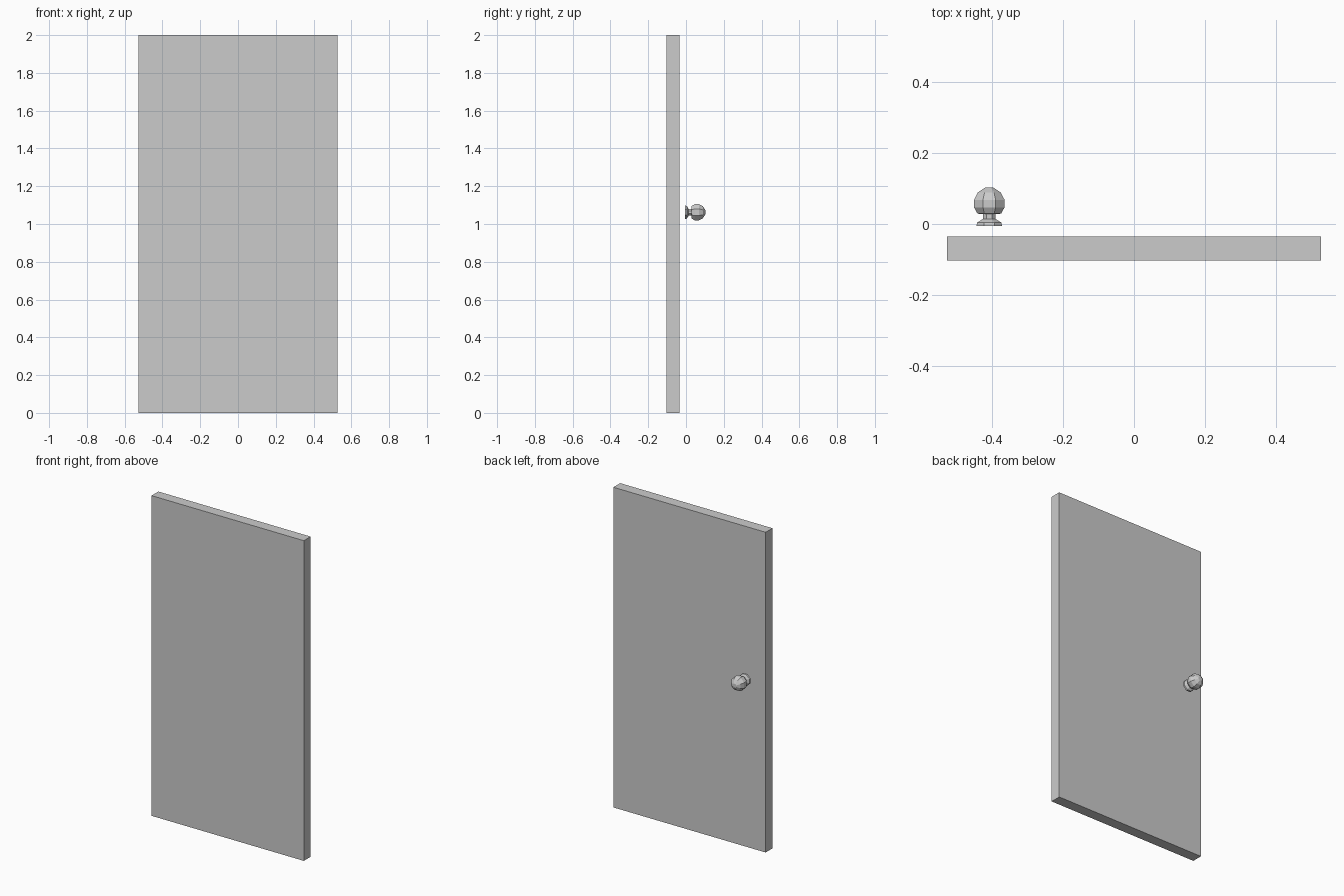
import bpy, bmesh, math

if "Cube" in bpy.data.objects:
    bpy.data.objects.remove(bpy.data.objects["Cube"])

def make_object(name, bm):
    bmesh.ops.recalc_face_normals(bm, faces=bm.faces)
    mesh = bpy.data.meshes.new(name)
    bm.to_mesh(mesh)
    bm.free()
    obj = bpy.data.objects.new(name, mesh)
    bpy.context.collection.objects.link(obj)
    return obj

# Door slab
bm = bmesh.new()
bmesh.ops.create_cube(bm, size=1)
bmesh.ops.scale(bm, vec=(1.052, 0.067, 2.0), verts=bm.verts)
bmesh.ops.translate(bm, vec=(0, -0.0685, 1.0), verts=bm.verts)
make_object("door_panel", bm)

# Door knob: eight-sided turned profile (half width, y) around the y axis
SIDES = 8
profile = [(0.036, -0.005), (0.034, 0.004), (0.018, 0.014), (0.018, 0.028),
           (0.033, 0.029), (0.043, 0.047), (0.043, 0.068), (0.032, 0.089),
           (0.012, 0.102)]
bm = bmesh.new()
rings = []
for half_width, y in profile:
    r = half_width / math.cos(math.pi / SIDES)
    angles = [(i + 0.5) * math.tau / SIDES for i in range(SIDES)]
    rings.append([bm.verts.new((r * math.cos(a), y, r * math.sin(a))) for a in angles])
for lower, upper in zip(rings, rings[1:]):
    for i in range(SIDES):
        j = (i + 1) % SIDES
        bm.faces.new((lower[i], lower[j], upper[j], upper[i]))
bm.faces.new(rings[0])
bm.faces.new(rings[-1])
knob = make_object("door_knob", bm)
knob.location = (-0.407, 0, 1.062)
